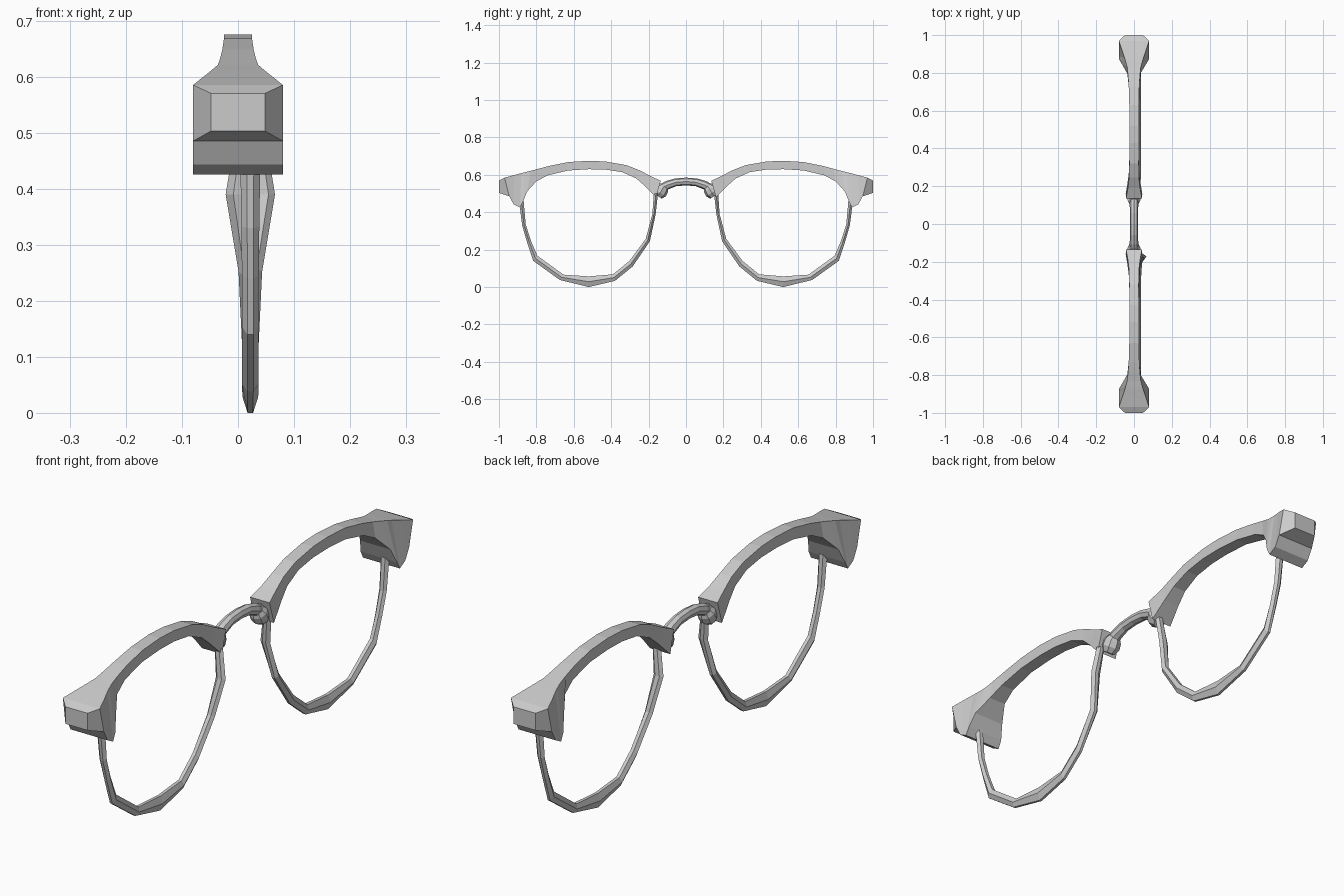
import bpy, bmesh
from math import cos, sin, pi, hypot


def loft(name, sections, mirror=True):
    """Skin a row of equal closed sections, cap the ends, mirror across y."""
    bm = bmesh.new()
    rings = [[bm.verts.new(p) for p in s] for s in sections]
    n = len(rings[0])
    for a, b in zip(rings, rings[1:]):
        for i in range(n):
            j = (i + 1) % n
            bm.faces.new((a[i], a[j], b[j], b[i]))
    bm.faces.new(rings[0])
    bm.faces.new(rings[-1])
    bmesh.ops.recalc_face_normals(bm, faces=bm.faces)
    mesh = bpy.data.meshes.new(name)
    bm.to_mesh(mesh)
    bm.free()
    ob = bpy.data.objects.new(name, mesh)
    bpy.context.collection.objects.link(ob)
    if mirror:
        m = ob.modifiers.new("mirror", 'MIRROR')
        m.use_axis = (False, True, False)
        m.use_mirror_merge = False
    return ob


# Brow bar with flared hinge block: top y, z, half width, then bottom y, z, half width
brow = [
    (1.00, .570, .048, 1.00, .503, .048),
    (.970, .585, .080, .945, .485, .080),
    (.920, .598, .064, .922, .443, .080),
    (.880, .609, .050, .888, .425, .080),
    (.860, .614, .044, .872, .455, .079),
    (.830, .621, .036, .850, .510, .066),
    (.790, .632, .032, .800, .565, .036),
    (.730, .648, .028, .740, .597, .028),
    (.630, .668, .025, .630, .623, .025),
    (.520, .675, .025, .520, .630, .025),
    (.430, .671, .025, .430, .628, .025),
    (.320, .652, .025, .340, .614, .025),
    (.245, .623, .026, .265, .580, .028),
    (.190, .593, .032, .220, .540, .034),
    (.135, .568, .042, .160, .480, .044),
]
loft("brow_bar", [[(-wo, yo, zo), (wo, yo, zo), (wi, yi, zi), (-wi, yi, zi)]
                  for yo, zo, wo, yi, zi, wi in brow])

# Lower rim: outer y, z, inner y, z, half width, sideways shift of the nose end
rim = [
    (.893, .460, .868, .460, .018, 0),
    (.876, .330, .857, .335, .016, 0),
    (.850, .240, .830, .250, .015, 0),
    (.817, .140, .795, .168, .015, 0),
    (.675, .038, .655, .066, .015, 0),
    (.520, .000, .520, .057, .014, 0),
    (.380, .033, .390, .068, .015, 0),
    (.285, .110, .302, .140, .015, 0),
    (.193, .245, .215, .258, .017, .004),
    (.162, .390, .180, .390, .021, .023),
    (.150, .500, .172, .500, .018, .008),
]


def rim_section(side, yo, zo, yi, zi, w, shift):
    # outer edge, middle ridge, inner edge, then back on the other side
    pts = [(.35, 0), (1, .5), (.45, 1), (-.45, 1), (-1, .5), (-.35, 0)]
    return [(.022 - side * shift + k * w, side * (yo + (yi - yo) * t),
             zo + (zi - zo) * t) for k, t in pts]


# The nose ends lean opposite ways on the two lenses
for side, label in ((1, "right"), (-1, "left")):
    loft("lower_rim_" + label, [rim_section(side, *r) for r in rim], mirror=False)


def tube(path, sides=8):
    """Round sections in the y-z plane along (y, z, radius) points."""
    out = []
    for i, (y, z, r) in enumerate(path):
        a, b = path[max(i - 1, 0)], path[min(i + 1, len(path) - 1)]
        dy, dz = b[0] - a[0], b[1] - a[1]
        d = hypot(dy, dz)
        out.append([(r * cos(t), y - dz / d * r * sin(t), z + dy / d * r * sin(t))
                    for t in (2 * pi * k / sides for k in range(sides))])
    return out


# Arched nose bridge
half = [(.150, .508, .023), (.128, .529, .023), (.100, .545, .023),
        (.055, .560, .021)]
arch = [(-y, z, r) for y, z, r in half] + [(0, .564, .021)] + half[::-1]
loft("bridge", tube(arch), mirror=False)

# Flared collars where the bridge meets the brow bars
loft("bridge_collar", tube([(.116, .540, .024), (.126, .525, .034),
                            (.138, .504, .036), (.150, .486, .024)]))
